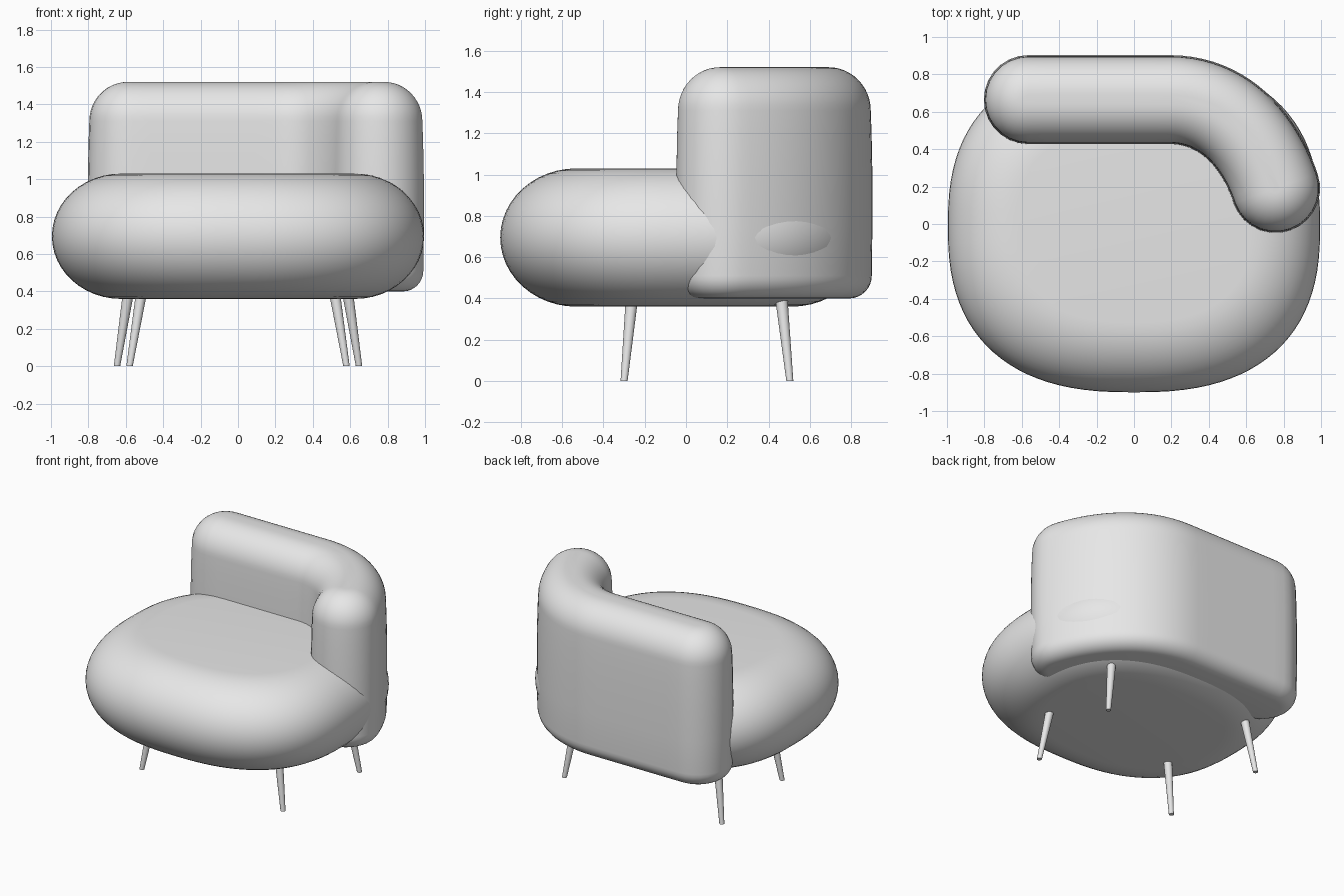
import bpy, bmesh
from math import sin, cos, pi, copysign
from mathutils import Vector

cube = bpy.data.objects.get("Cube")
if cube:
    bpy.data.objects.remove(cube, do_unlink=True)

# One pale grey for the whole chair
grey = bpy.data.materials.new("pale_grey")
grey.use_nodes = True
colour = (0.8, 0.8, 0.8, 1)
grey.diffuse_color = colour
grey.node_tree.nodes["Principled BSDF"].inputs["Base Color"].default_value = colour


def loft(name, rings, angle=0.7):
    """Skin a stack of equal closed rings, from bottom to top, and cap both ends."""
    bm = bmesh.new()
    loops = [[bm.verts.new(p) for p in ring] for ring in rings]
    for low, high in zip(loops, loops[1:]):
        for i in range(len(low)):
            j = (i + 1) % len(low)
            bm.faces.new((low[i], low[j], high[j], high[i]))
    bm.faces.new(loops[0][::-1])
    bm.faces.new(loops[-1])
    bmesh.ops.recalc_face_normals(bm, faces=bm.faces)
    mesh = bpy.data.meshes.new(name)
    bm.to_mesh(mesh)
    bm.free()
    obj = bpy.data.objects.new(name, mesh)
    bpy.context.collection.objects.link(obj)
    mesh.materials.append(grey)
    bpy.ops.object.select_all(action="DESELECT")
    obj.select_set(True)
    bpy.context.view_layer.objects.active = obj
    bpy.ops.object.shade_smooth_by_angle(angle=angle)
    return obj


# Seat cushion: rounded-square plan with a bulging, half-round rim
def rounded_square(a, b, z, count=96, power=2.5):
    ring = []
    for k in range(count):
        c, s = cos(2 * pi * k / count), sin(2 * pi * k / count)
        ring.append((copysign(abs(c) ** (2 / power), c) * a,
                     copysign(abs(s) ** (2 / power), s) * b - 0.01, z))
    return ring


seat_rings = []
for k in range(25):
    t = -pi / 2 + pi * k / 24
    inset = 0.37 * (1 - cos(t))
    seat_rings.append(rounded_square(0.995 - inset, 0.89 - inset, 0.695 + 0.335 * sin(t)))
loft("seat_cushion", seat_rings)

# Backrest centreline: straight along the back, then curling round to one arm
bend = [Vector(p) for p in ((0.19, 0.665), (0.48, 0.665), (0.67, 0.45), (0.757, 0.19))]
path = [Vector((-0.565 + 0.755 * k / 8, 0.665)) for k in range(8)]
for k in range(21):
    t = k / 20
    u = 1 - t
    path.append(bend[0] * u**3 + bend[1] * 3 * u * u * t + bend[2] * 3 * u * t * t + bend[3] * t**3)
tangents = [(path[min(i + 1, len(path) - 1)] - path[max(i - 1, 0)]).normalized()
            for i in range(len(path))]


def capsule(r, z, steps=14):
    """Outline at distance r around the centreline, with round ends."""
    pts = []
    for side in (1, -1):
        order = range(len(path)) if side > 0 else range(len(path) - 1, -1, -1)
        for i in order:
            pts.append(path[i] + Vector((-tangents[i].y, tangents[i].x)) * r * side)
        end = order[-1]
        along = tangents[end] * side
        normal = Vector((-along.y, along.x))
        for k in range(1, steps):
            t = pi * k / steps
            pts.append(path[end] + (normal * cos(t) + along * sin(t)) * r)
    return [(p.x, p.y, z) for p in pts]


# Tight lower edge, almost upright sides, fully rounded top
profile = []
for k in range(9):
    t = pi / 2 * k / 8
    profile.append((0.125 + 0.11 * sin(t), 0.51 - 0.11 * cos(t)))
profile += [(0.238, 0.75), (0.238, 1.0), (0.234, 1.2)]
for k in range(13):
    t = pi / 2 * k / 12
    profile.append((0.025 + 0.205 * cos(t), 1.31 + 0.21 * sin(t)))
loft("curved_backrest", [capsule(r, z) for r, z in profile])


# Splayed tapering legs
def leg(name, foot, top):
    foot, top = Vector(foot), Vector(top)
    rings = []
    for centre, r in ((foot, 0.017), (top, 0.03)):
        rings.append([(centre.x + r * cos(2 * pi * k / 20), centre.y + r * sin(2 * pi * k / 20), centre.z)
                      for k in range(20)])
    loft(name, rings)


for side, label in ((1, "left"), (-1, "right")):
    leg("front_leg_" + label, (side * 0.58, -0.3, 0), (side * 0.515, -0.262, 0.4))
    leg("back_leg_" + label, (side * 0.647, 0.503, 0), (side * 0.585, 0.462, 0.4))
